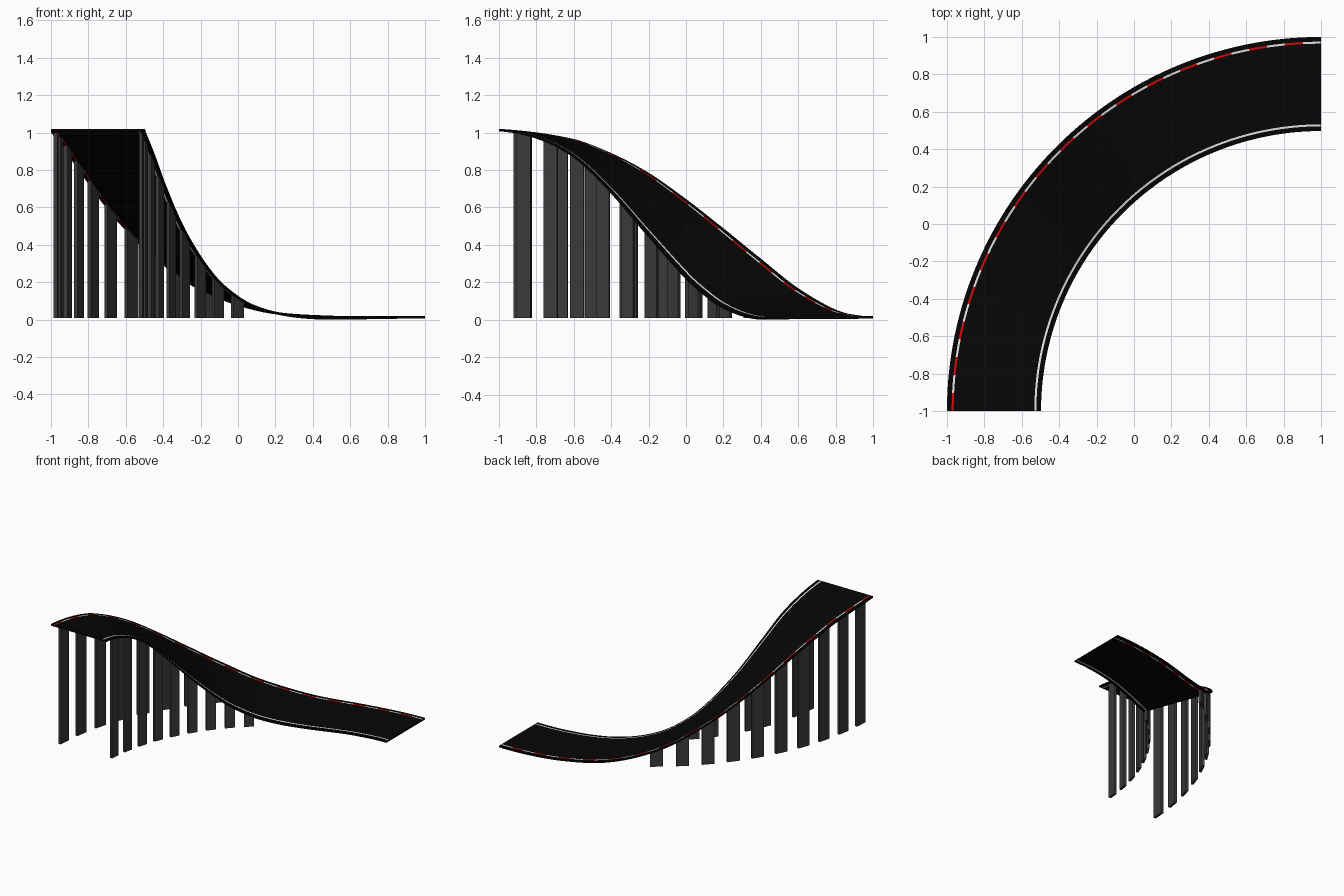
import bpy, bmesh, math

if "Cube" in bpy.data.objects:
    bpy.data.objects.remove(bpy.data.objects["Cube"])

CX, CY = 1.0, -1.0            # centre of the bend
R_IN, R_OUT = 1.497, 2.0
THICK = 0.013
SEGS = 96                     # 32 dashes, three segments each

# Height of the road's two edges: (angle in degrees, z)
OUTER = [(0, 1.02), (11, .97), (17.5, .89), (23.6, .785), (30, .645), (36.5, .497),
         (44, .335), (53, .17), (64, .055), (75, .022), (90, .02)]
INNER = [(0, 1.02), (7.7, .98), (15.1, .885), (22.3, .72), (32.2, .455), (41.8, .23),
         (48.3, .125), (53.1, .073), (60, .032), (68, .014), (80, .016), (90, .02)]


def profile(pts, a):
    """Smooth (Hermite) interpolation through the profile points."""
    n = len(pts)

    def slope(i):
        if i == 0:
            return -.0022
        if i == n - 1:
            return 0.0
        (a0, z0), (a1, z1) = pts[i - 1], pts[i + 1]
        return (z1 - z0) / (a1 - a0)
    i = 0
    while i < n - 2 and a > pts[i + 1][0]:
        i += 1
    (a0, z0), (a1, z1) = pts[i], pts[i + 1]
    h = a1 - a0
    u = (a - a0) / h
    return ((2*u**3 - 3*u**2 + 1) * z0 + (u**3 - 2*u**2 + u) * h * slope(i)
            + (3*u**2 - 2*u**3) * z1 + (u**3 - u**2) * h * slope(i + 1))


def road_z(r, a):
    k = (r - R_IN) / (R_OUT - R_IN)
    a = min(max(a, 0), 90)
    return profile(INNER, a) * (1 - k) + profile(OUTER, a) * k


def point(r, a, z):
    t = math.radians(a)
    return (CX - r * math.cos(t), CY + r * math.sin(t), z)


def material(name, rgb):
    m = bpy.data.materials.new(name)
    m.diffuse_color = (*rgb, 1)
    m.use_nodes = True
    m.node_tree.nodes["Principled BSDF"].inputs["Base Color"].default_value = m.diffuse_color
    return m


asphalt = material("asphalt", (.0018, .0018, .0018))
border = material("black_border", (.001, .001, .001))
white = material("white_paint", (.75, .75, .75))
red = material("red_paint", (.65, .003, .003))
metal = material("dark_metal", (.045, .042, .042))


def finish(bm, name, mats):
    bmesh.ops.recalc_face_normals(bm, faces=bm.faces)
    me = bpy.data.meshes.new(name)
    bm.to_mesh(me)
    bm.free()
    for m in mats:
        me.materials.append(m)
    ob = bpy.data.objects.new(name, me)
    bpy.context.collection.objects.link(ob)
    bpy.context.view_layer.objects.active = ob
    ob.select_set(True)
    bpy.ops.object.shade_smooth_by_angle(angle=math.radians(30))
    ob.select_set(False)
    return ob


# Road deck: border, white line, asphalt, dashed line, border (same on the underside)
radii = [R_IN, R_IN + .025, R_IN + .036, 1.63, 1.75, 1.87, R_OUT - .036, R_OUT - .025, R_OUT]
bands = [1, 2, 0, 0, 0, 0, 3, 1]
bm = bmesh.new()
tops, bottoms = [], []
for i in range(SEGS + 1):
    a = 90 * i / SEGS
    tops.append([bm.verts.new(point(r, a, road_z(r, a))) for r in radii])
    bottoms.append([bm.verts.new(point(r, a, road_z(r, a) - THICK)) for r in radii])
last = len(radii) - 1
for i in range(SEGS):
    for j in range(last):
        band = bands[j]
        if band == 3 and (i // 3) % 2:      # alternate red and white dashes
            band = 2
        for rows in (tops, bottoms):
            f = bm.faces.new((rows[i][j], rows[i][j+1], rows[i+1][j+1], rows[i+1][j]))
            f.material_index = band
    for j in (0, last):
        f = bm.faces.new((tops[i][j], tops[i+1][j], bottoms[i+1][j], bottoms[i][j]))
        f.material_index = 1
for i in (0, SEGS):
    for j in range(last):
        bm.faces.new((tops[i][j], bottoms[i][j], bottoms[i][j+1], tops[i][j+1]))
finish(bm, "road_deck", [asphalt, border, white, red])


# Supports: thin upright plates whose tops follow the underside of the road
def support_row(name, r, first, step, count, half=1.4, depth=.02):
    bm = bmesh.new()
    for k in range(count):
        a = first + k * step
        corners = [(r - depth/2, a - half), (r + depth/2, a - half),
                   (r + depth/2, a + half), (r - depth/2, a + half)]
        lo = [bm.verts.new(point(rr, aa, .01)) for rr, aa in corners]
        hi = [bm.verts.new(point(rr, aa, road_z(rr, aa) - THICK * .6)) for rr, aa in corners]
        bm.faces.new(lo)
        bm.faces.new(hi)
        for j in range(4):
            n = (j + 1) % 4
            bm.faces.new((lo[j], lo[n], hi[n], hi[j]))
    finish(bm, name, [metal])


support_row("outer_supports", 1.977, 3.7, 5.62, 10)
support_row("inner_supports", 1.523, 5.0, 5.48, 9)
